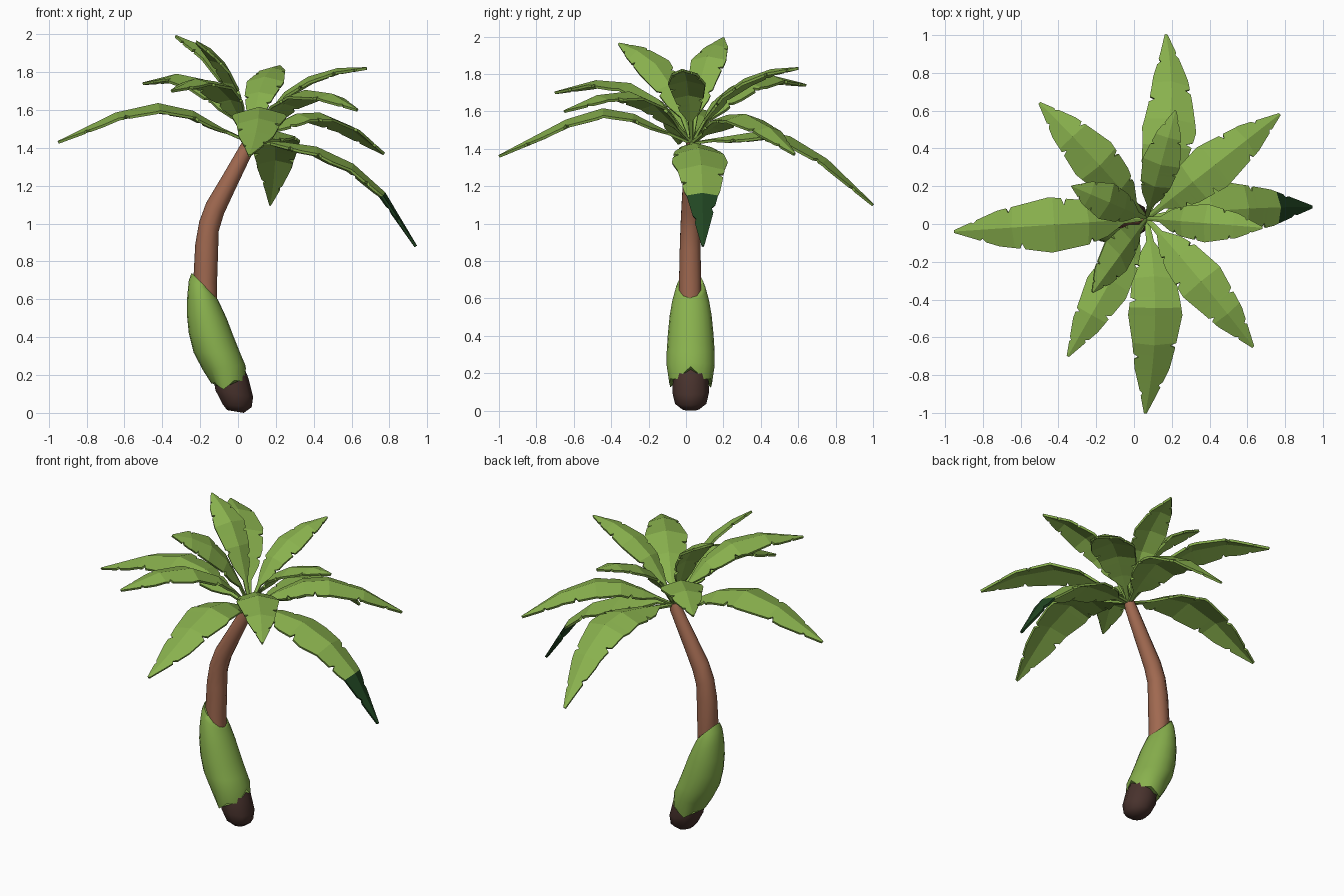
import bpy, bmesh, math
from mathutils import Vector

if "Cube" in bpy.data.objects:
    bpy.data.objects.remove(bpy.data.objects["Cube"])


def material(name, rgb):
    m = bpy.data.materials.new(name)
    m.diffuse_color = (*rgb, 1)
    m.use_nodes = True
    m.node_tree.nodes["Principled BSDF"].inputs["Base Color"].default_value = m.diffuse_color
    return m


LEAF = material("leaf green", (0.25, 0.44, 0.075))
DARK_LEAF = material("dark leaf green", (0.015, 0.06, 0.016))
TRUNK = material("trunk brown", (0.35, 0.14, 0.08))
ROOT = material("dark root brown", (0.065, 0.032, 0.026))
CY = 0.025  # the stem sits slightly behind y = 0


def make_object(name, bm, mats, smooth=None):
    bmesh.ops.recalc_face_normals(bm, faces=bm.faces)
    me = bpy.data.meshes.new(name)
    bm.to_mesh(me)
    bm.free()
    for m in mats:
        me.materials.append(m)
    ob = bpy.data.objects.new(name, me)
    bpy.context.collection.objects.link(ob)
    if smooth:
        bpy.ops.object.select_all(action='DESELECT')
        ob.select_set(True)
        bpy.context.view_layer.objects.active = ob
        bpy.ops.object.shade_smooth_by_angle(angle=math.radians(smooth))
    return ob


def loft(name, rings, sides, mat, smooth, edge=None):
    """Each ring: left x, left z, right x, right z, half depth in y, (centre y)."""
    bm = bmesh.new()
    loops = []
    for i, (xl, zl, xr, zr, hy, *cy) in enumerate(rings):
        loop = []
        for k in range(sides):
            a = 2 * math.pi * k / sides
            f = (1 + math.cos(a)) / 2
            dz = edge(a, k) if edge and i == 0 else 0
            loop.append(bm.verts.new((xl + (xr - xl) * f, (cy[0] if cy else CY) + hy * math.sin(a),
                                      zl + (zr - zl) * f + dz)))
        loops.append(loop)
    for a, b in zip(loops, loops[1:]):
        for k in range(sides):
            n = (k + 1) % sides
            bm.faces.new((a[k], a[n], b[n], b[k]))
    bm.faces.new(loops[0])
    bm.faces.new(loops[-1])
    return make_object(name, bm, [mat], smooth)


# Dark root foot
loft("root_foot", [
    (-0.06, 0.015, 0.03, 0.0, 0.045),
    (-0.085, 0.045, 0.072, 0.03, 0.085),
    (-0.125, 0.12, 0.08, 0.085, 0.10),
    (-0.135, 0.18, 0.053, 0.19, 0.095),
    (-0.13, 0.24, 0.025, 0.255, 0.085),
], 9, ROOT, 48)

# Green swollen sheath with a ragged lower edge and slanted top
loft("sheath", [
    (-0.14, 0.17, 0.042, 0.22, 0.114),
    (-0.185, 0.225, 0.038, 0.255, 0.128),
    (-0.235, 0.32, 0.012, 0.315, 0.128),
    (-0.26, 0.42, -0.022, 0.40, 0.122),
    (-0.27, 0.52, -0.06, 0.50, 0.112),
    (-0.268, 0.62, -0.088, 0.56, 0.098),
    (-0.26, 0.70, -0.105, 0.595, 0.082),
    (-0.245, 0.74, -0.108, 0.60, 0.07),
], 20, LEAF, 55,
    lambda a, k: -0.05 * abs(math.sin(a)) + 0.016 * math.cos(5 * a))

# Bent trunk
loft("trunk", [
    (-0.20, 0.50, -0.11, 0.50, 0.060, 0.022),
    (-0.235, 0.72, -0.111, 0.68, 0.062, 0.022),
    (-0.226, 0.89, -0.105, 0.86, 0.058, 0.022),
    (-0.205, 1.01, -0.102, 0.96, 0.055, 0.023),
    (-0.168, 1.11, -0.075, 1.05, 0.051, 0.024),
    (-0.09, 1.24, -0.010, 1.19, 0.045, 0.026),
    (0.015, 1.42, 0.085, 1.39, 0.034, 0.030),
    (0.035, 1.45, 0.09, 1.43, 0.028, 0.030),
], 10, TRUNK, 50)


def lerp_table(table, s):
    for (a, va), (b, vb) in zip(table, table[1:]):
        if s <= b:
            return va + (vb - va) * (s - a) / (b - a)
    return table[-1][1]


WIDTH = [(0, .07), (.12, .13), (.2, .55), (.3, .8), (.5, 1), (.78, .64), (1, .04)]
NOTCHES = {1: (.28, .66, .86), -1: (.24, .42, .72, .9)}
BASE = Vector((0.065, 0.03, 1.43))


def leaf(name, tip, heights, half, dark_from=None, bow=0, roll=0):
    """Folded, notched blade; heights = (fraction along, z) between crown and tip.
    bow bends it sideways, roll (degrees) twists it about its midrib."""
    tip = Vector(tip)
    prof = [(0, BASE.z)] + heights + [(1, tip.z)]
    flat = Vector((tip.x - BASE.x, tip.y - BASE.y, 0))
    side = Vector((-flat.y, flat.x, 0)).normalized()
    ca, sa = math.cos(math.radians(roll)), math.sin(math.radians(roll))

    def spine(s):
        p = BASE + flat * s + side * bow * 4 * s * (1 - s)
        p.z = lerp_table(prof, s)
        return p

    def frame(s):
        n = (spine(min(s + .1, 1)) - spine(max(s - .1, 0))).cross(side).normalized()
        n = n if n.z > 0 else -n
        return side * ca - n * sa, n * ca + side * sa

    bm = bmesh.new()
    stations = {round(s, 3) for s, _ in prof + WIDTH}
    for ns in NOTCHES.values():
        for n in ns:
            stations |= {round(n - .014, 3), n, round(n + .014, 3)}
    stations = sorted(stations)
    mids = [bm.verts.new(spine(s)) for s in stations]
    for sg in (1, -1):
        edge = []
        for s in stations:
            w = half * lerp_table(WIDTH, s)
            if s in NOTCHES[sg]:
                w *= .74
            across, up = frame(s)
            edge.append(bm.verts.new(spine(s) + across * sg * w - up * w * .28))
        for i in range(len(stations) - 1):
            q = (mids[i], mids[i + 1], edge[i + 1], edge[i])
            f = bm.faces.new(q if sg < 0 else q[::-1])
            if dark_from and (stations[i] + stations[i + 1]) / 2 > dark_from:
                f.material_index = 1
    ob = make_object(name, bm, [LEAF, DARK_LEAF] if dark_from else [LEAF])
    mod = ob.modifiers.new("thickness", 'SOLIDIFY')
    mod.thickness = 0.014
    mod.offset = 0


# Lower ring of long drooping leaves
leaf("lower_leaf_back", (0.17, 1.0, 1.10), [(.2, 1.46), (.4, 1.49), (.55, 1.46), (.75, 1.34)], .142, bow=-.07)
leaf("lower_leaf_front", (0.06, -1.0, 1.36), [(.15, 1.50), (.3, 1.58), (.46, 1.61), (.65, 1.55)], .142, bow=.05)
leaf("lower_leaf_right", (0.94, 0.09, 0.88), [(.2, 1.425), (.4, 1.40), (.62, 1.31), (.81, 1.16)], .148, .81, bow=.015)
leaf("lower_leaf_left", (-0.95, -0.04, 1.43), [(.15, 1.50), (.3, 1.59), (.48, 1.63), (.7, 1.58)], .145)

# Middle ring of diagonal leaves
leaf("middle_leaf_back_right", (0.77, 0.58, 1.37), [(.2, 1.52), (.35, 1.575), (.52, 1.58), (.75, 1.51)], .13)
leaf("middle_leaf_front_right", (0.63, -0.65, 1.60), [(.15, 1.54), (.3, 1.64), (.5, 1.70), (.75, 1.68)], .125, bow=.01)
leaf("middle_leaf_front_left", (-0.35, -0.70, 1.70), [(.12, 1.55), (.25, 1.66), (.45, 1.745), (.7, 1.76)], .115)
leaf("middle_leaf_back_left", (-0.50, 0.64, 1.74), [(.12, 1.55), (.25, 1.66), (.45, 1.755), (.7, 1.785)], .125, bow=-.01)

# Upper ring of short rising leaves
leaf("upper_leaf_left", (-0.33, 0.20, 1.99), [(.12, 1.58), (.3, 1.77), (.5, 1.89), (.75, 1.95)], .10)
leaf("upper_leaf_front", (-0.22, -0.36, 1.96), [(.12, 1.57), (.3, 1.74), (.5, 1.85), (.75, 1.92)], .10, roll=28)
leaf("upper_leaf_back", (0.22, 0.60, 1.83), [(.12, 1.55), (.3, 1.69), (.5, 1.77), (.75, 1.82)], .10)
leaf("upper_leaf_right", (0.68, -0.02, 1.82), [(.12, 1.55), (.3, 1.69), (.5, 1.77), (.75, 1.815)], .10)
